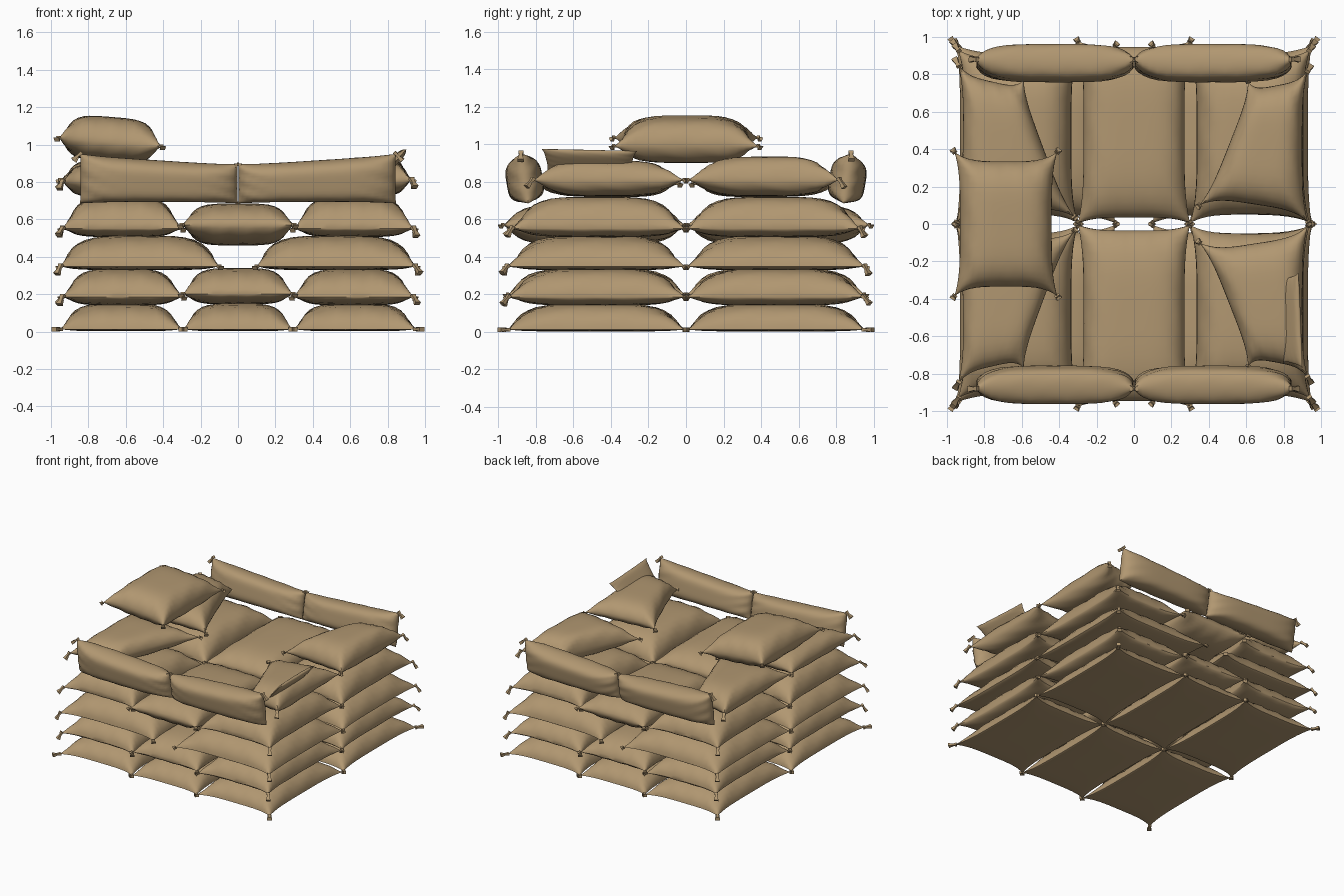
import bpy, bmesh, math, random
from mathutils import Vector

if "Cube" in bpy.data.objects:
    bpy.data.objects.remove(bpy.data.objects["Cube"])

random.seed(4)
cloth = bpy.data.materials.new("tan burlap")
cloth.diffuse_color = (0.44, 0.31, 0.165, 1)
cloth.use_nodes = True
cloth.node_tree.nodes["Principled BSDF"].inputs["Base Color"].default_value = cloth.diffuse_color


def tuft(bm, p, d, length):
    """Small flared square tassel tied at a bag corner."""
    d = d.normalized()
    a = d.cross(Vector((0, 0, 1))).normalized()
    b = d.cross(a)
    rings = []
    for t, r in ((-0.25, 0.014), (0.25, 0.009), (1, 0.017)):
        c = p + d * length * t
        rings.append([bm.verts.new(c + a * r * i + b * r * 0.7 * j)
                      for i, j in ((1, 1), (-1, 1), (-1, -1), (1, -1))])
    for r0, r1 in zip(rings, rings[1:]):
        for i in range(4):
            k = (i + 1) % 4
            bm.faces.new((r0[i], r0[k], r1[k], r1[i]))
    bm.faces.new(rings[-1])
    bm.faces.new(rings[0][::-1])


def bag(name, corners, up, down, pinch=0.04, pinch_end=0.045, tufts=(0, 1, 2, 3),
        full=0.58, nu=20, nv=20):
    """Stuffed pillow between four seam corners, bulging up and down."""
    c = [Vector(p) for p in corners]
    mid = sum(c, Vector()) / 4
    ax = (c[1] + c[2] - c[0] - c[3]).normalized()
    ay = (c[2] + c[3] - c[0] - c[1]).normalized()
    n = ax.cross(ay).normalized()
    phase = random.uniform(0, 6)
    bm = bmesh.new()

    def point(i, j, h):
        u = math.sin((2 * i / nu - 1) * math.pi / 2)
        v = math.sin((2 * j / nv - 1) * math.pi / 2)
        s, t = (u + 1) / 2, (v + 1) / 2
        p = (c[0] * (1 - s) + c[1] * s) * (1 - t) + (c[3] * (1 - s) + c[2] * s) * t
        p = p - ax * (u * abs(u) * pinch * (1 - v ** 4)) - ay * (v * abs(v) * pinch_end * (1 - u ** 4))
        f = (max(0, 1 - u ** 4) * max(0, 1 - v ** 4)) ** full
        # gathered wrinkles close to the seam
        w = 1 + 0.14 * (1 - f) * math.sin(13 * u + 10 * v + phase)
        return p + n * h * f * w

    for h, flip in ((up, False), (-down, True)):
        g = [[bm.verts.new(point(i, j, h)) for j in range(nv + 1)] for i in range(nu + 1)]
        for i in range(nu):
            for j in range(nv):
                q = [g[i][j], g[i + 1][j], g[i + 1][j + 1], g[i][j + 1]]
                bm.faces.new(q[::-1] if flip else q)
    bmesh.ops.remove_doubles(bm, verts=bm.verts, dist=0.0005)
    for p in (c[i] for i in tufts):
        outer = abs(p.x) > 0.8 and abs(p.y) > 0.7
        d = (p - mid).normalized()
        if p.z > 0.05:
            d.z -= random.uniform(0.8, 1.8) if outer else 0.6
        tuft(bm, p, d, 0.05 if outer else 0.018)
    bmesh.ops.recalc_face_normals(bm, faces=bm.faces)
    me = bpy.data.meshes.new(name)
    bm.to_mesh(me)
    bm.free()
    me.materials.append(cloth)
    ob = bpy.data.objects.new(name, me)
    bpy.context.collection.objects.link(ob)
    return ob


def flat(name, x0, x1, y0, y1, z, up, down, **kw):
    bag(name, [(x0, y0, z), (x1, y0, z), (x1, y1, z), (x0, y1, z)], up, down, **kw)


# Stacked courses: two rows deep, three or two bags wide
# (name, inner x, outer x, outer y, seam z, up, down, centre bag (z, up, down))
courses = [("ground", 0.295, 0.955, 0.955, 0.012, 0.138, 0.010, (0.012, 0.138, 0.010)),
           ("second", 0.295, 0.94, 0.95, 0.185, 0.150, 0.045, (0.20, 0.140, 0.055)),
           ("third", 0.10, 0.95, 0.955, 0.348, 0.165, 0.020, None),
           ("fourth", 0.30, 0.94, 0.93, 0.55, 0.170, 0.045, (0.57, 0.115, 0.110))]
for name, xi, xo, yo, z, up, down, centre in courses:
    for y0, y1, row in ((-yo, -0.005, "front"), (0.005, yo, "back")):
        pin = 0.02 if name == "third" else 0.035
        flat(f"{name}_course_{row}_left_bag", -xo, -xi, y0, y1, z, up, down, pinch=pin)
        flat(f"{name}_course_{row}_right_bag", xi, xo, y0, y1, z, up, down, pinch=pin)
        if centre:
            k = 1.05 if name == "fourth" else 1
            flat(f"{name}_course_{row}_centre_bag", -xi, xi, y0 * k, y1 * k, *centre, pinch=0.03,
                 pinch_end=0.03)

# Parapet bags standing on edge along the front and back
for s, row in ((-1, "front"), (1, "back")):
    for side, word in ((-1, "left"), (1, "right")):
        xa, xb = sorted((0, side * 0.845))
        za, zb = (0.95, 0.895) if side < 0 else (0.895, 0.95)
        y = s * 0.84
        bag(f"parapet_{row}_{word}_bag",
            [(xa, y, 0.685), (xb, y, 0.685), (xb, y + s * 0.04, zb), (xa, y + s * 0.04, za)],
            0.097, 0.097, 0.004, 0.01, tufts=(2, 3), full=0.5)

# Slumped side bags of the top course
for s, row in ((-1, "front"), (1, "back")):
    left = [(-0.95, 0.01 * s, 0.81), (-0.32, 0.04 * s, 0.79),
            (-0.59, 0.77 * s, 0.80), (-0.94, 0.85 * s, 0.80)]
    right = [(0.35, 0.10 * s, 0.79), (0.93, 0.01 * s, 0.81),
             (0.93, 0.82 * s, 0.81), (0.61, 0.76 * s, 0.80)]
    for word, q, up in (("left", left, 0.115), ("right", right, 0.13)):
        if s < 0:
            q = [q[3], q[2], q[1], q[0]]
            up -= 0.02
        bag(f"top_course_{row}_{word}_bag", q, up, 0.08, 0.03, 0.05)

# Folded-up flap on the front right bag
bag("folded_flap", [(0.80, -0.74, 0.86), (0.90, -0.77, 0.975), (0.88, -0.26, 0.965), (0.79, -0.29, 0.86)],
    0.02, 0.02, 0.003, 0.01, tufts=())

# Loose bag lying on the left side
bag("loose_top_bag", [(-0.96, -0.385, 1.035), (-0.41, -0.385, 0.99),
                      (-0.41, 0.385, 0.99), (-0.96, 0.385, 1.035)], 0.135, 0.105, 0.03, 0.05)

bpy.ops.object.select_all(action='SELECT')
bpy.context.view_layer.objects.active = bpy.context.selected_objects[0]
bpy.ops.object.shade_smooth_by_angle(angle=math.radians(40))
